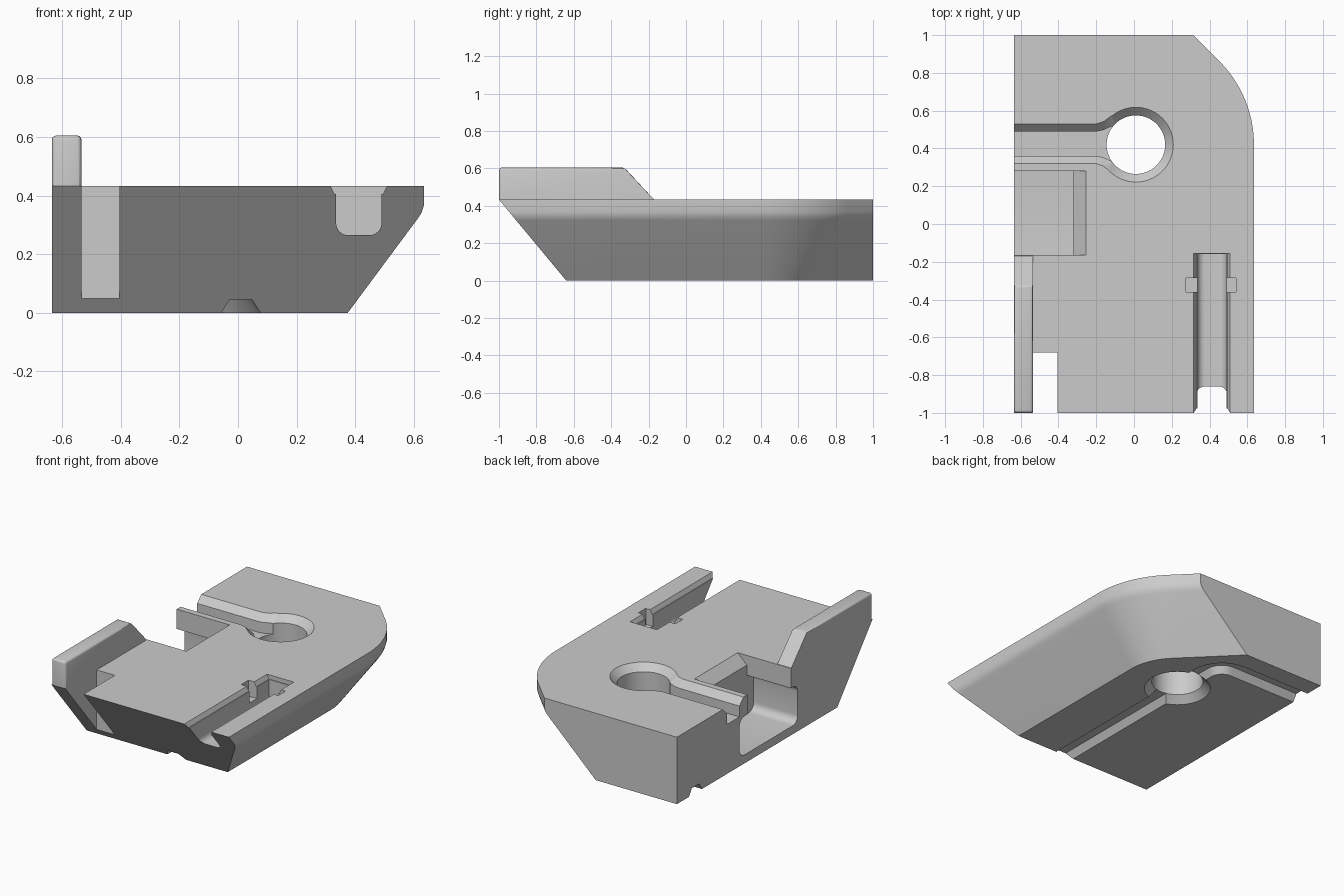
import bpy, bmesh
from math import sin, cos, pi, sqrt

cube = bpy.data.objects.get("Cube")
if cube:
    bpy.data.objects.remove(cube, do_unlink=True)

TOP = 0.433
SIDE = 0.635
HOLE = (0.01, 0.42)

grey = bpy.data.materials.new("plain grey")
grey.use_nodes = True
COLOUR = (0.6, 0.6, 0.6, 1)
grey.diffuse_color = COLOUR
grey.node_tree.nodes["Principled BSDF"].inputs["Base Color"].default_value = COLOUR


def loft(name, rings):
    """Closed solid through matching rings of points."""
    bm = bmesh.new()
    rows = [[bm.verts.new(p) for p in ring] for ring in rings]
    n = len(rows[0])
    for a, b in zip(rows, rows[1:]):
        for i in range(n):
            j = (i + 1) % n
            bm.faces.new((a[i], a[j], b[j], b[i]))
    bm.faces.new(rows[0][::-1])
    bm.faces.new(rows[-1])
    bmesh.ops.recalc_face_normals(bm, faces=bm.faces)
    mesh = bpy.data.meshes.new(name)
    bm.to_mesh(mesh)
    bm.free()
    mesh.materials.append(grey)
    obj = bpy.data.objects.new(name, mesh)
    bpy.context.collection.objects.link(obj)
    return obj


def along_y(name, profile, y0, y1):
    return loft(name, [[(x, y, z) for x, z in profile] for y in (y0, y1)])


def along_x(name, profile, x0, x1):
    return loft(name, [[(x, y, z) for y, z in profile] for x in (x0, x1)])


def rounded_rect(a0, a1, b0, b1, r, steps=6):
    pts = []
    corners = ((a1 - r, b1 - r), (a0 + r, b1 - r), (a0 + r, b0 + r), (a1 - r, b0 + r))
    for k, (a, b) in enumerate(corners):
        for i in range(steps + 1):
            t = (k + i / steps) * pi / 2
            pts.append((a + r * cos(t), b + r * sin(t)))
    return pts


def circle(r, z, n=64):
    return [(HOLE[0] + r * cos(2 * pi * i / n), HOLE[1] + r * sin(2 * pi * i / n), z)
            for i in range(n)]


def select_only(obj):
    bpy.ops.object.select_all(action="DESELECT")
    obj.select_set(True)
    bpy.context.view_layer.objects.active = obj


def cut(obj, cutter):
    cutter.hide_render = True
    mod = obj.modifiers.new("cut", "BOOLEAN")
    mod.operation = "DIFFERENCE"
    mod.solver = "EXACT"
    mod.object = cutter
    select_only(obj)
    bpy.ops.object.modifier_apply(modifier=mod.name)
    bpy.data.objects.remove(cutter, do_unlink=True)


# Body: outline with one rounded corner, tapering towards the base
def outline(inset, z):
    front = -1 + 0.36 * (TOP - z) / TOP
    r = SIDE - HOLE[0] - inset
    arc = [(HOLE[0] + r * cos(i * pi / 64), HOLE[1] + r * sin(i * pi / 64), z)
           for i in range(17)]
    tangent_end = sum(HOLE) + r * sqrt(2) - 1
    return [(-SIDE, front, z), (SIDE - inset, front, z), *arc,
            (tangent_end, 1, z), (-SIDE, 1, z)]


body = loft("body", [outline(0.26, 0), outline(0.021, 0.322), outline(0.008, 0.342),
                     outline(0, 0.368), outline(0, TOP)])

# Round hole, chamfered at both ends
cut(body, loft("hole_cutter", [circle(0.21, -0.01), circle(0.155, 0.045),
                               circle(0.155, 0.39), circle(0.21, 0.445)]))


# Chamfered slot from the hole to the side
def slot_ring(w, z):
    half = [(-0.8, w), (-0.2, w), (-0.165, w * 1.1), (-0.12, w * 1.4), (0, w * 1.4)]
    pts = [(x, -d) for x, d in half] + [(x, d) for x, d in reversed(half)]
    return [(x, 0.425 + d, z) for x, d in pts]


cut(body, loft("slot_cutter", [slot_ring(0.065, 0.32), slot_ring(0.065, 0.39),
                               slot_ring(0.117, 0.445)]))

# Side pocket: narrow mouth with a sloped inner lip, wider rounded chamber below
cut(body, along_y("pocket_mouth_cutter",
                  [(-0.8, 0.2), (-0.32, 0.2), (-0.32, 0.37), (-0.255, TOP),
                   (-0.245, 0.443), (-0.8, 0.443)], -0.165, 0.28))
cut(body, along_x("pocket_chamber_cutter",
                  rounded_rect(-0.235, 0.36, 0.055, 0.305, 0.05), -0.8, -0.32))

# Front notch beside the fin
cut(body, along_y("notch_cutter", [(-0.535, -0.1), (-0.405, -0.1),
                                   (-0.405, 0.6), (-0.535, 0.6)], -1.2, -0.68))

# Front channel with rounded floor, flared top and side notches
cut(body, along_y("channel_cutter", rounded_rect(0.335, 0.49, 0.265, 0.6, 0.04),
                  -1.2, -0.16))
cut(body, along_y("channel_flare_cutter",
                  [(0.33, 0.405), (0.495, 0.405), (0.515, 0.445), (0.31, 0.445)],
                  -1.2, -0.155))
cut(body, along_y("channel_side_cutter", [(0.275, 0.33), (0.54, 0.33),
                                          (0.54, 0.5), (0.275, 0.5)], -0.36, -0.285))

# Groove under the base, running from the front and turning to the side
bend = 0.15
path = [(HOLE[0], -1.2, 0)]
for i in range(9):
    t = i * pi / 16
    path.append((HOLE[0] - bend + bend * cos(t), 0.66 + bend * sin(t), t))
path.append((-0.8, 0.81, pi / 2))
section = ((-0.073, -0.01), (0.073, -0.01), (0.038, 0.045), (-0.038, 0.045))
cut(body, loft("groove_cutter", [[(x + d * cos(t), y + d * sin(t), z) for d, z in section]
                                 for x, y, t in path]))

# Raised fin with softened upper edges
fin = along_x("side_fin", [(-1, TOP), (-0.17, TOP), (-0.33, 0.605), (-1, 0.605)],
              -SIDE, -0.535)
bm = bmesh.new()
bm.from_mesh(fin.data)
edges = [e for e in bm.edges if max(v.co.z for v in e.verts) > 0.5
         and max(v.co.y for v in e.verts) < -0.3 and
         (min(v.co.z for v in e.verts) > 0.5 or e.verts[0].co.y < -0.9)]
bmesh.ops.bevel(bm, geom=edges, offset=0.015, segments=3, profile=0.5, affect="EDGES")
bm.to_mesh(fin.data)
bm.free()

for obj in (body, fin):
    select_only(obj)
    bpy.ops.object.shade_smooth_by_angle(angle=pi / 6)
